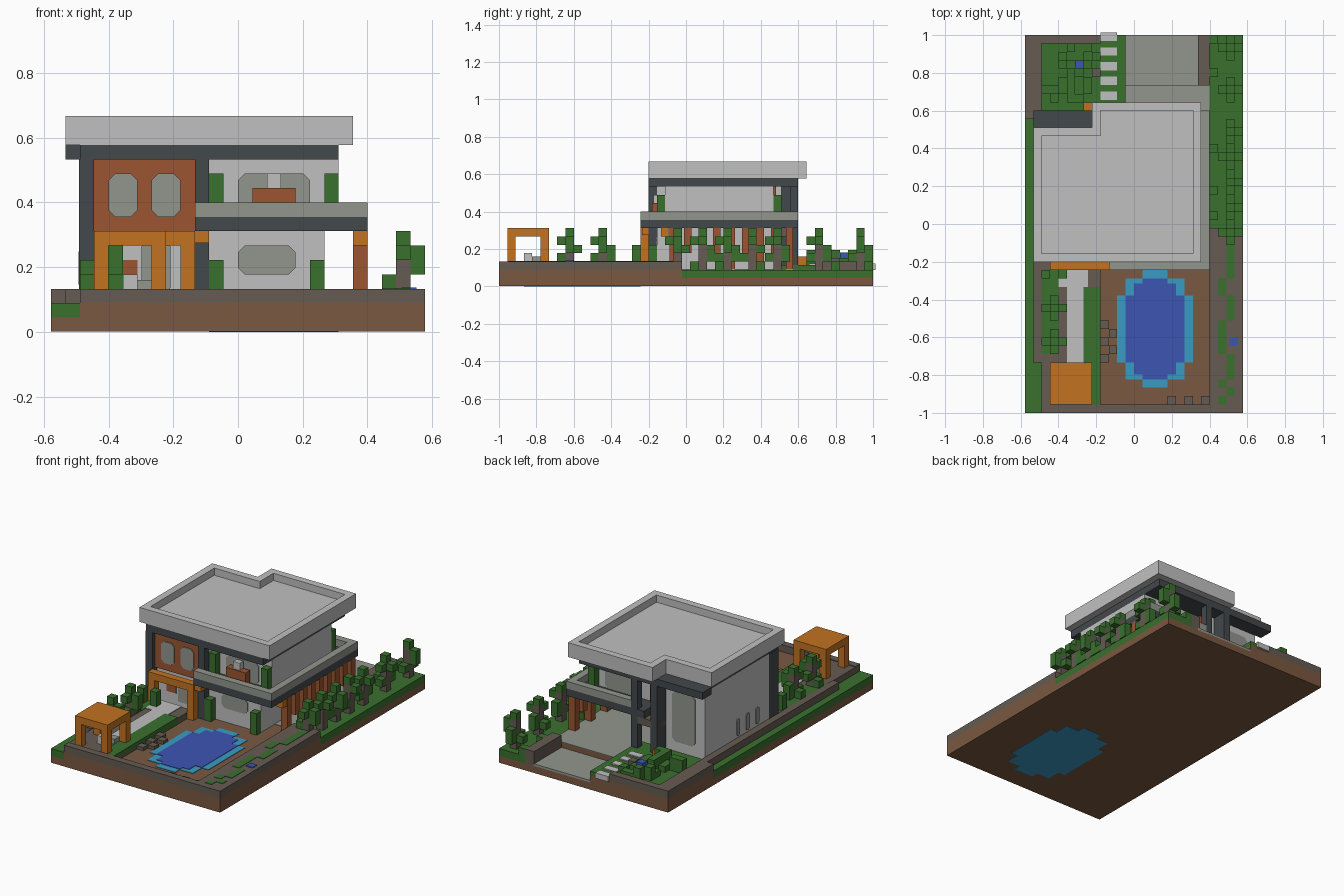
import bpy, bmesh, random
from mathutils import Vector

random.seed(4)
if bpy.data.objects.get("Cube"):
    bpy.data.objects.remove(bpy.data.objects["Cube"])

UNIT = 2 / 45                       # one building block
ORIGIN = Vector((-13, -22.5, 0))    # block grid corner


def paint(name, red, green, blue):
    material = bpy.data.materials.new(name)
    material.use_nodes = True
    colour = (red, green, blue, 1)
    material.diffuse_color = colour
    shader = next(n for n in material.node_tree.nodes if n.type == 'BSDF_PRINCIPLED')
    shader.inputs["Base Color"].default_value = colour
    return material


light = paint("light plaster", .52, .53, .52)
concrete = paint("concrete grey", .29, .3, .27)
dark = paint("dark slate", .055, .065, .07)
brick = paint("red brick", .33, .09, .032)
orange = paint("orange timber", .54, .17, .015)
earth = paint("brown earth", .195, .098, .053)
stone = paint("taupe stone", .13, .105, .084)
leaf = paint("leaf green", .042, .16, .027)
blue = paint("deep water blue", .048, .09, .45)
cyan = paint("shallow water cyan", .042, .33, .55)


def finish(name, material, mesh_data):
    mesh = bpy.data.meshes.new(name)
    bmesh.ops.recalc_face_normals(mesh_data, faces=mesh_data.faces)
    mesh_data.to_mesh(mesh)
    mesh_data.free()
    mesh.materials.append(material)
    part = bpy.data.objects.new(name, mesh)
    bpy.context.collection.objects.link(part)
    return part


def add_block(mesh_data, x, y, z):
    made = bmesh.ops.create_cube(mesh_data, size=1)["verts"]
    for vert in made:
        spot = [low + (high - low) * (c + .5) for c, (low, high) in zip(vert.co, (x, y, z))]
        vert.co = (Vector(spot) + ORIGIN) * UNIT


def box(name, material, x, y, z):
    """Box given by its ranges on the block grid."""
    mesh_data = bmesh.new()
    add_block(mesh_data, x, y, z)
    return finish(name, material, mesh_data)


def cells(name, material, spots, size=1):
    """Many unit blocks in one object."""
    mesh_data = bmesh.new()
    for x, y, z in spots:
        add_block(mesh_data, (x, x + size), (y, y + size), (z, z + size))
    return finish(name, material, mesh_data)


def window(name, axis, plane, across, height, material=concrete, cut=.45):
    """Thin plate with clipped corners, facing along the axis."""
    mesh_data = bmesh.new()
    (a, b), (low, high) = across, height
    outline = [(a + cut, low), (b - cut, low), (b, low + cut), (b, high - cut),
               (b - cut, high), (a + cut, high), (a, high - cut), (a, low + cut)]
    def place(p, q, depth):
        point = (p, depth, q) if axis == "y" else (depth, p, q)
        return mesh_data.verts.new((Vector(point) + ORIGIN) * UNIT)
    face = mesh_data.faces.new([place(p, q, plane - .08) for p, q in outline])
    grown = bmesh.ops.extrude_face_region(mesh_data, geom=[face])["geom"]
    shift = Vector((0, .16, 0)) if axis == "y" else Vector((.16, 0, 0))
    bmesh.ops.translate(mesh_data, vec=shift * UNIT,
                        verts=[v for v in grown if isinstance(v, bmesh.types.BMVert)])
    return finish(name, material, mesh_data)


def tree(name, x, y, base):
    """Blocky tree: trunk with leaf blocks on alternating sides."""
    box(name + "_trunk", stone, (x, x + 1), (y, y + 1), (base, 6))
    sides = [(-1, 0, 3), (1, 0, 4), (0, -1, 5), (0, 1, 4), (1, 0, 5),
             (0, 1, 3), (0, -1, 3), (0, 0, 6)]
    keep = [s for s in sides if s[2] == 6 or random.random() < .8]
    cells(name + "_leaves", leaf, [(x + a, y + b, c) for a, b, c in keep])


# Ground layers
box("ground_slab", earth, (0, 26), (0, 45), (.03, 1))
box("front_terrace", earth, (2, 26), (0, 22), (1, 2.03))
box("middle_ground", earth, (2, 22), (22, 39), (1, 2))
box("back_ground", earth, (0, 12), (35, 45), (1, 2))
box("front_border", stone, (2, 26), (0, 1), (2, 3))
box("left_planter", stone, (22, 26), (1, 22), (2, 3))
box("right_wall", stone, (1, 2), (6, 45), (1, 3))
box("back_corner_wall", stone, (0, 1), (35, 45), (2, 3))
box("back_border", stone, (2, 9), (44, 45), (2, 3))
box("left_lawn", leaf, (22, 26), (22, 45), (1, 2))
box("right_verge", leaf, (0, 1), (0, 35), (1, 2))
box("front_verge", leaf, (1, 2), (0, 6), (1, 2))
box("back_lawn", leaf, (2, 12), (34, 44), (2, 2.6))
box("back_path_lawn", leaf, (9, 12), (44, 45), (2, 2.6))
box("front_bed", stone, (2, 9), (1, 18), (2, 2.9))
box("bed_hedge", leaf, (7, 9), (1, 15), (2, 3))
box("entry_path", light, (5, 7), (6, 15), (2, 3))
box("entry_floor", light, (4, 7.5), (15, 18), (2, 3))
box("entry_lawn", leaf, (2, 4), (7, 17), (2, 2.95))

# Deck edging stones and planter greenery
cells("deck_stones", stone, [(9, 6, 1.5), (9, 8, 1.5), (10, 7, 1.5), (10, 9, 1.5), (9, 10, 1.5),
                             (17, 1, 1.5), (19, 1, 1.5), (21, 1, 1.5)])
cells("planter_greens", leaf, [(23 + random.choice((0, 1, 1)), y, 2.05) for y in range(1, 17)])
cells("planter_leaves", leaf, [(24, y, 2.05) for y in range(17, 22)])
cells("blue_flowers", blue, [(24.4, 8, 2.1), (6, 41, 3.1)])

# Pool: stepped outlines, the shallow edge reaching down through the ground
rim_steps = [((14, 17), (3, 17)), ((12, 19), (4, 16)), ((11, 20), (6, 14))]
for step, (x, y) in enumerate(rim_steps):
    box(f"pool_rim_{step}", cyan, x, y, (0, 2.1))
water_steps = [((14, 17), (4, 16)), ((13, 18), (4.6, 15.4)), ((12, 19), (6, 14))]
for step, (x, y) in enumerate(water_steps):
    box(f"pool_water_{step}", blue, x, y, (2, 2.16))

# Driveway and carport floor
box("carport_floor", concrete, (11, 22), (22, 39), (1, 2.08))
box("driveway", concrete, (12, 21), (39, 45), (.9, 1.3))
box("driveway_left_wall", stone, (20.6, 22), (39, 45), (1, 3))
for n in range(5):
    low = 37.3 + n * 1.75
    box(f"stepping_stone_{n}", light, (9, 11), (low, low + 1), (2, 2.75))

# Right wing with entry
box("right_wing", light, (2, 10), (19, 34), (2, 12))
box("hall", light, (8, 11), (19, 33), (2, 12))
for n, x in enumerate((2, 10)):
    box(f"front_pillar_{n}", dark, (x, x + 1), (18, 20), (2, 12))
box("right_wing_side_trim", dark, (1.95, 3), (18, 20), (2, 12))
box("brick_front", brick, (3, 10), (18.6, 19.2), (7, 12))
for n, x in enumerate((4, 7)):
    window(f"brick_front_window_{n}", "y", 18.55, (x, x + 2), (8, 11))
window("entry_door", "y", 18.95, (6.3, 8.3), (3, 6), cut=.05)
box("entry_brick", brick, (4.5, 6), (18.9, 19.1), (4, 5))
for n in range(3):
    middle = 22.6 + n * 2.1
    window(f"slot_window_{n}", "x", 1.98, (middle - .35, middle + .35), (3.3, 5.6), cut=.2)
window("back_tall_window", "y", 34.02, (3.5, 7), (4, 11))

# Back entrance
box("back_pillar", dark, (8, 9), (33, 36), (2, 12))
box("brick_back", brick, (9, 11), (33, 33.3), (7, 12))
window("brick_back_window", "y", 33.3, (9.4, 10.7), (9, 11))
box("back_canopy", stone, (8, 11), (33, 36), (6, 7))
window("back_door", "y", 33.02, (9.2, 10.7), (2, 5.5), cut=.05)
box("back_bench", orange, (7, 8), (36, 37), (2.6, 3.6))
box("balcony_back_pillar", dark, (11, 12), (35, 36), (2, 12))

# Orange porch and pergola: flat top on square posts
def shelter(name, x, y):
    box(name + "_top", orange, x, y, (6, 7))
    for p in sorted({x[0], x[1] - 1}):
        for q in sorted({y[0], y[1] - 1}):
            box(f"{name}_post_{p}_{q}", orange, (p, p + 1), (q, q + 1), (2, 6))


shelter("porch", (3, 10), (17, 18))
shelter("pergola", (3, 8), (1, 6))
box("porch_beam", orange, (10, 11), (17.2, 18), (6.2, 7))
box("pergola_table", light, (5, 6), (3, 4), (2.9, 4))
box("pergola_seat", concrete, (6, 7), (4, 5), (2.9, 3.6))

# Ground floor room and carport slats
box("garden_room", light, (11, 19), (19, 26), (2, 7))
window("garden_window", "y", 18.97, (13, 17), (4, 6))
for n in range(9):
    y = 20.5 + n * 1.75
    box(f"carport_slat_{n}", brick, (21, 22), (y, y + .9), (4 if n % 2 else 2, 7))
box("slat_cap", orange, (21, 22), (19.5, 20.4), (6, 7))

# Balcony with parapet
box("balcony_slab", dark, (10, 22), (17, 36), (7, 8))
box("balcony_front_parapet", concrete, (10, 22), (17, 18), (8, 9))
box("balcony_left_parapet", concrete, (21, 22), (18, 36), (8, 9))
box("balcony_back_parapet", concrete, (11, 21), (35, 36), (8, 9))

# Upper room and balcony furnishing
box("upper_room", light, (11, 20), (20, 33), (8, 12))
window("upper_front_window", "y", 19.97, (13, 18), (8, 11))
window("upper_back_window", "y", 33.02, (13, 18), (8, 11))
box("balcony_sofa", brick, (14, 17), (18.4, 19.4), (8, 10))
box("balcony_lamp", light, (15, 16), (18.6, 19.4), (10, 11))
for n, (x, y) in enumerate(((11, 19), (19, 19), (19, 33))):
    box(f"balcony_shrub_{n}", leaf, (x, x + 1), (y, y + 1), (8, 11))

# Ceiling band and notched roof with raised rim
box("ceiling_band", dark, (2, 20), (18, 34), (12, 13))
box("ceiling_band_back", dark, (8, 20), (34, 36), (12, 13))
box("back_eave", dark, (1, 8), (34, 36), (12, 13))
outline = [(1, 18), (21, 18), (21, 37), (8, 37), (8, 34), (1, 34)]
inner = [(2, 19), (20, 19), (20, 36), (9, 36), (9, 33), (2, 33)]
roof = bmesh.new()


def ring(points, z):
    return [roof.verts.new((Vector((x, y, z)) + ORIGIN) * UNIT) for x, y in points]


levels = [ring(outline, 13), ring(outline, 15), ring(inner, 15), ring(inner, 14)]
for lower, upper in zip(levels, levels[1:]):
    for n in range(len(outline)):
        m = (n + 1) % len(outline)
        roof.faces.new((lower[n], lower[m], upper[m], upper[n]))
roof.faces.new(levels[0])
roof.faces.new(levels[-1])
finish("roof", light, roof)

# Trees, shrubs and back garden bushes
for n, y in enumerate((21, 24, 27, 30, 33, 38, 43)):
    tree(f"left_tree_{n}", 24, y, 2)
for n, y in enumerate((8, 12)):
    tree(f"right_tree_{n}", 3, y, 2)
for n, (x, y) in enumerate(((11, 18), (18, 18), (4, 16), (2, 16))):
    box(f"front_shrub_{n}", leaf, (x, x + 1), (y, y + 1), (2, 5))
bushes = [(x, y, 2.4) for x in range(2, 9) for y in range(37, 44) if random.random() < .4]
cells("back_bushes", leaf, bushes)
cells("tall_back_bushes", leaf, [(x, y, 3.4) for x, y, z in bushes if random.random() < .3])
cells("back_rocks", stone, [(4, 42, 2.6), (8, 40, 2.4)])
cells("lawn_shrubs", leaf, [(22, y, 2) for y in (23, 26, 31, 40, 44)])
